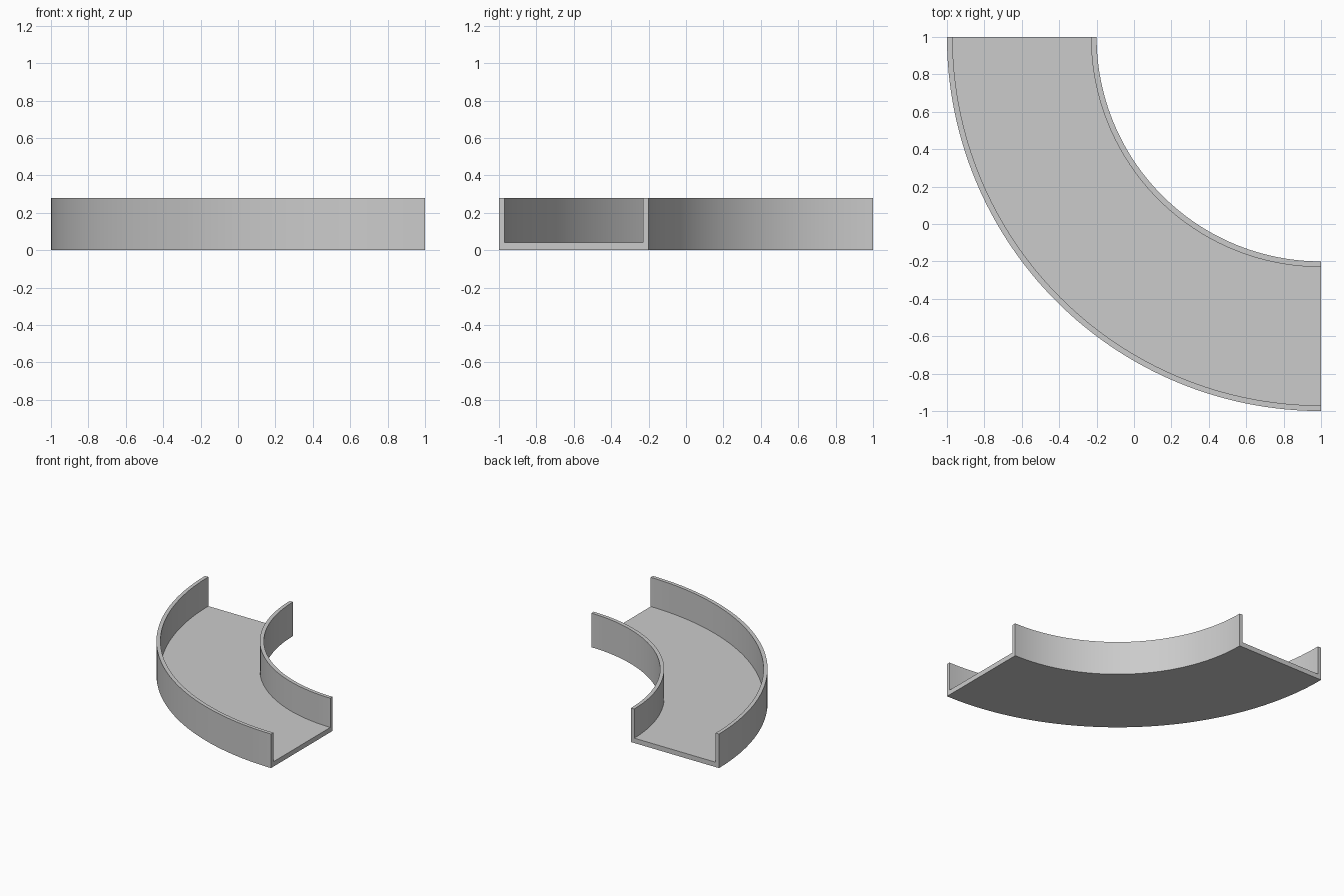
import bpy, bmesh
from math import pi, cos, sin

if "Cube" in bpy.data.objects:
    bpy.data.objects.remove(bpy.data.objects["Cube"])

SEGMENTS = 64
CENTRE = (1.0, 1.0)      # pivot of the quarter turn
R_IN, R_OUT = 1.2, 2.0
WALL, FLOOR, HEIGHT = 0.03, 0.04, 0.28


def sweep_quarter(name, profile):
    """Sweep a closed (radius, z) profile through the quarter turn."""
    bm = bmesh.new()
    rings = []
    for i in range(SEGMENTS + 1):
        a = pi + (pi / 2) * i / SEGMENTS
        rings.append([bm.verts.new((CENTRE[0] + r * cos(a), CENTRE[1] + r * sin(a), z))
                      for r, z in profile])
    n = len(profile)
    for r0, r1 in zip(rings, rings[1:]):
        for j in range(n):
            k = (j + 1) % n
            bm.faces.new((r0[j], r0[k], r1[k], r1[j]))
    bm.faces.new(rings[0])
    bm.faces.new(rings[-1][::-1])
    bmesh.ops.recalc_face_normals(bm, faces=bm.faces)
    mesh = bpy.data.meshes.new(name)
    bm.to_mesh(mesh)
    bm.free()
    obj = bpy.data.objects.new(name, mesh)
    bpy.context.collection.objects.link(obj)
    bpy.ops.object.select_all(action='DESELECT')
    obj.select_set(True)
    bpy.context.view_layer.objects.active = obj
    bpy.ops.object.shade_smooth_by_angle(angle=pi / 6)
    return obj


# Curved channel: flat floor with an upright wall along each edge,
# with extra profile points where the walls meet the floor slab outside
sweep_quarter("curved_channel", [
    (R_IN, 0), (R_OUT, 0),
    (R_OUT, FLOOR), (R_OUT, HEIGHT),
    (R_OUT - WALL, HEIGHT), (R_OUT - WALL, FLOOR),
    (R_IN + WALL, FLOOR), (R_IN + WALL, HEIGHT),
    (R_IN, HEIGHT), (R_IN, FLOOR),
])
